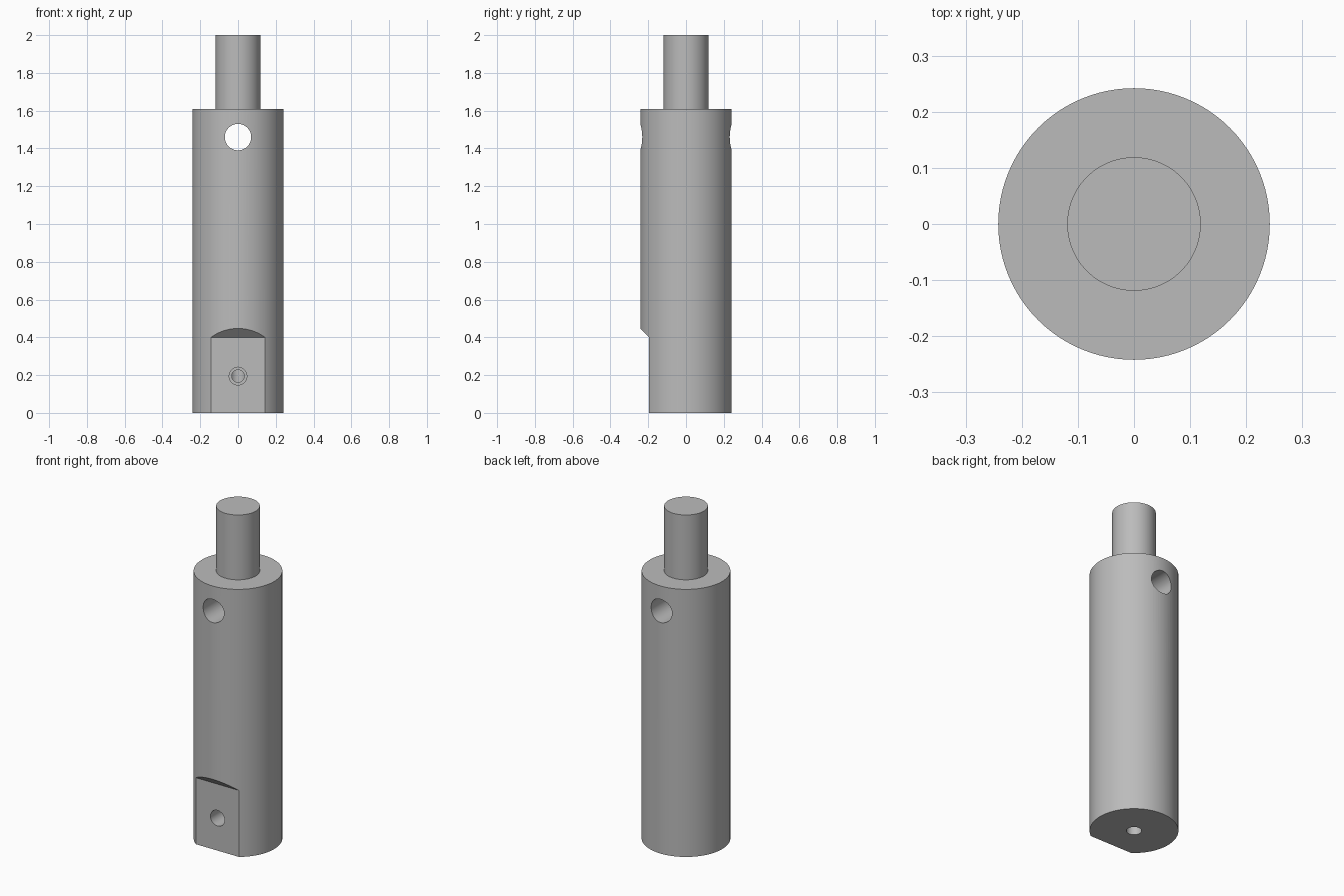
import bpy, bmesh, math
from mathutils import Vector, Matrix

if "Cube" in bpy.data.objects:
    bpy.data.objects.remove(bpy.data.objects["Cube"], do_unlink=True)

steel = bpy.data.materials.new("steel grey")
steel.use_nodes = True
grey = (0.5, 0.5, 0.5, 1)
steel.diffuse_color = grey
steel.node_tree.nodes["Principled BSDF"].inputs["Base Color"].default_value = grey

BODY_R, SHAFT_R = 0.242, 0.119
SHOULDER, TOP = 1.61, 2.0
FLAT_Y, FLAT_TOP = -0.195, 0.4
HOLE_Z, SCREW_Z = 1.46, 0.195


def make_object(name, bm):
    bmesh.ops.recalc_face_normals(bm, faces=bm.faces)
    mesh = bpy.data.meshes.new(name)
    bm.to_mesh(mesh)
    bm.free()
    mesh.materials.append(steel)
    obj = bpy.data.objects.new(name, mesh)
    bpy.context.collection.objects.link(obj)
    return obj


def lathe(name, profile, sides, matrix=Matrix()):
    """Revolve (radius, height) points round z, capping both ends."""
    bm = bmesh.new()
    rings = []
    for r, z in profile:
        angles = [math.tau * i / sides for i in range(sides)]
        rings.append([bm.verts.new((r * math.cos(a), r * math.sin(a), z)) for a in angles])
    for low, high in zip(rings, rings[1:]):
        for i in range(sides):
            j = (i + 1) % sides
            bm.faces.new((low[i], low[j], high[j], high[i]))
    bm.faces.new(rings[0][::-1])
    bm.faces.new(rings[-1])
    bm.transform(matrix)
    return make_object(name, bm)


def cut(target, cutter):
    mod = target.modifiers.new(cutter.name, "BOOLEAN")
    mod.operation = "DIFFERENCE"
    mod.solver = "EXACT"
    mod.object = cutter
    bpy.context.view_layer.objects.active = target
    bpy.ops.object.modifier_apply(modifier=mod.name)
    bpy.data.objects.remove(cutter, do_unlink=True)


# Body with the narrower shaft on its shoulder
pin = lathe("stepped_pin", [(BODY_R, 0), (BODY_R, SHOULDER), (SHAFT_R, SHOULDER), (SHAFT_R, TOP)], 96)

# Front flat with a sloping run-out at its top
bm = bmesh.new()
section = [(FLAT_Y, -0.1), (FLAT_Y, FLAT_TOP), (FLAT_Y - 0.2, FLAT_TOP + 0.2), (FLAT_Y - 0.2, -0.1)]
face = bm.faces.new([bm.verts.new((-0.4, y, z)) for y, z in section])
side = bmesh.ops.extrude_face_region(bm, geom=[face])
moved = [v for v in side["geom"] if isinstance(v, bmesh.types.BMVert)]
bmesh.ops.translate(bm, verts=moved, vec=Vector((0.8, 0, 0)))
cut(pin, make_object("flat_cutter", bm))


# Cross hole through the body; to_back turns a lathe's z axis to +y
def to_back(z):
    return Matrix.Translation((0, 0, z)) @ Matrix.Rotation(-math.pi / 2, 4, "X")


cut(pin, lathe("cross_hole_cutter", [(0.07, -0.4), (0.07, 0.4)], 48, to_back(HOLE_Z)))

# Blind bore in the underside
cut(pin, lathe("bore_cutter", [(0.042, -0.1), (0.042, 0.4)], 32))

# Stepped screw hole from the flat to the bore
cut(pin, lathe("screw_hole_cutter", [(0.047, -0.3), (0.047, -0.09), (0.033, -0.09), (0.033, 0)],
               32, to_back(SCREW_Z)))

# Smooth round walls, sharp rims
bpy.ops.object.select_all(action="DESELECT")
pin.select_set(True)
bpy.context.view_layer.objects.active = pin
bpy.ops.object.shade_smooth_by_angle(angle=math.radians(30))
